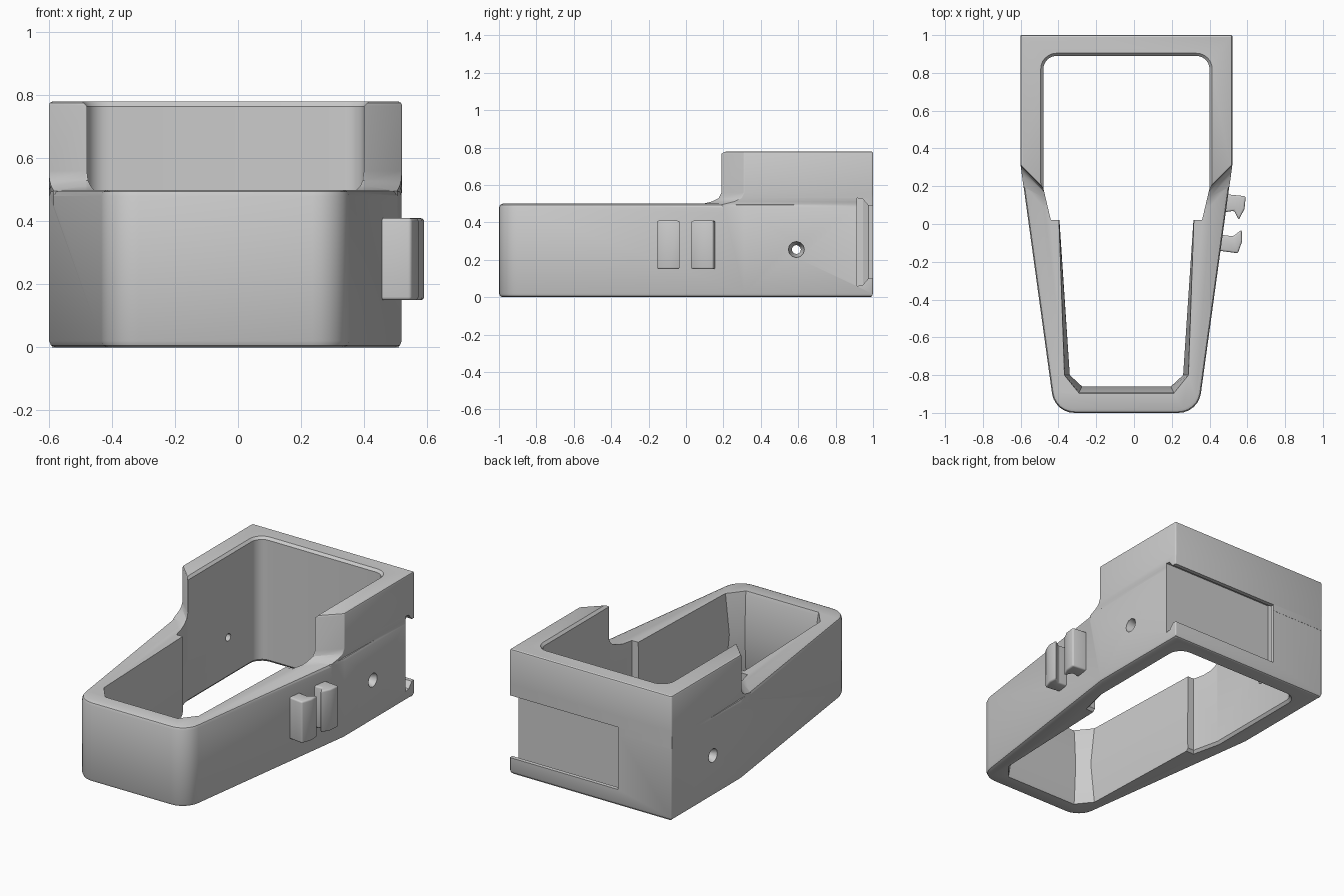
import bpy, bmesh, math
from mathutils import Vector

if "Cube" in bpy.data.objects:
    bpy.data.objects.remove(bpy.data.objects["Cube"])

CX = -0.04  # symmetry line of the housing


def rounded(pts, radii, seg=6):
    """Counter-clockwise outline with rounded corners."""
    out = []
    for i, p in enumerate(pts):
        p, r = Vector(p), radii[i]
        if r == 0:
            out.append(p)
            continue
        a = (Vector(pts[i - 1]) - p).normalized()
        b = (Vector(pts[(i + 1) % len(pts)]) - p).normalized()
        half = a.angle(b) / 2
        c = p + (a + b).normalized() * (r / math.sin(half))
        s = p + a * (r / math.tan(half)) - c
        sweep = math.pi - 2 * half
        for k in range(seg + 1):
            t = sweep * k / seg
            out.append(c + Vector((s.x * math.cos(t) - s.y * math.sin(t),
                                   s.x * math.sin(t) + s.y * math.cos(t))))
    return out


def inset(pts, d):
    """Move every side of a counter-clockwise outline inward by d."""
    out = []
    for i, p in enumerate(pts):
        e1 = (p - pts[i - 1]).normalized()
        e2 = (pts[(i + 1) % len(pts)] - p).normalized()
        n1, n2 = Vector((-e1.y, e1.x)), Vector((-e2.y, e2.x))
        out.append(p + (n1 + n2) * (d / (1 + n1.dot(n2))))
    return out


def at(pts, z):
    return [(p[0], p[1], z) for p in pts]


def mirror(right):
    """Right half outline (offset from CX, front to back) to a full outline."""
    return [(CX + x, y) for x, y in right] + [(CX - x, y) for x, y in reversed(right)]


def loft(name, rings):
    bm = bmesh.new()
    vs = [[bm.verts.new(p) for p in r] for r in rings]
    n = len(vs[0])
    for a, b in zip(vs, vs[1:]):
        for i in range(n):
            j = (i + 1) % n
            bm.faces.new((a[i], a[j], b[j], b[i]))
    bm.faces.new(vs[0][::-1])
    bm.faces.new(vs[-1])
    bmesh.ops.recalc_face_normals(bm, faces=bm.faces)
    me = bpy.data.meshes.new(name)
    bm.to_mesh(me)
    bm.free()
    ob = bpy.data.objects.new(name, me)
    bpy.context.collection.objects.link(ob)
    return ob


def activate(ob):
    bpy.ops.object.select_all(action='DESELECT')
    ob.select_set(True)
    bpy.context.view_layer.objects.active = ob


def combine(ob, other, op):
    activate(ob)
    m = ob.modifiers.new(op, 'BOOLEAN')
    m.operation, m.solver, m.object = op, 'EXACT', other
    bpy.ops.object.modifier_apply(modifier=m.name)
    bpy.data.objects.remove(other)


# edge rounding: (inset, height below the edge)
ROUND = [(0, 0.02), (0.006, 0.006), (0.02, 0)]

# low tapered body
base = rounded(mirror([(0.38, -1), (0.56, 0.31), (0.56, 1)]), [0.12, 0, 0.008, 0.008, 0, 0.12])
housing = loft("housing", [at(inset(base, d), h) for d, h in reversed(ROUND)]
               + [at(inset(base, d), 0.5 - h) for d, h in ROUND])


# tall rear body with a curved foot at its front
def tall(drop, grow=0.001):
    f = 0.31 - drop
    x = 0.56 - 0.137 * drop
    p = rounded(mirror([(0.44, f - 0.12), (x, f), (0.56, 1)]), [0.012, 0.012, 0.008, 0.008, 0.012, 0.012], 3)
    return inset(p, -grow)


combine(housing, loft("tall_body", [at(tall(0.11), 0.45), at(tall(0.11), 0.497), at(tall(0.05), 0.512),
                                    at(tall(0.015), 0.53), at(tall(0), 0.56)]
                      + [at(inset(tall(0), d * 0.6), 0.78 - h * 0.6) for d, h in ROUND]), 'UNION')

# rear pocket, open at top and bottom
pocket = rounded(mirror([(0.40, 0.02), (0.44, 0.19), (0.44, 0.89)]), [0, 0, 0.07, 0.07, 0, 0])
combine(housing, loft("pocket_cutter", [at(inset(pocket, d), z) for d, z in
                      [(-0.016, -0.002), (0, 0.016), (0, 0.765), (-0.016, 0.782)]]), 'DIFFERENCE')


# front opening, waisted at mid height
def opening(w, c, end, z):
    return at(mirror([(c, end), (w, -0.8), (0.36, 0.1)]), z)


combine(housing, loft("opening_cutter", [opening(0.33, 0.25, -0.9, -0.01), opening(0.325, 0.25, -0.89, 0.02),
                      opening(0.30, 0.235, -0.86, 0.25), opening(0.325, 0.25, -0.89, 0.48),
                      opening(0.33, 0.25, -0.9, 0.51)]), 'DIFFERENCE')


# undercut slot in the back wall, open on the right side
def slot(x, z0, z1, y):
    return [(x, y, z0), (0.7, y, z0), (0.7, y, z1), (x, y, z1)]


combine(housing, loft("slot_cutter", [slot(-0.26, 0.06, 0.53, 0.915), slot(-0.255, 0.065, 0.525, 0.945),
                                      slot(-0.23, 0.10, 0.49, 0.975), slot(-0.23, 0.10, 0.49, 1.02)]), 'DIFFERENCE')


# countersunk screw holes through both side walls
def circle(x, r):
    return [(CX + x, 0.59 + r * math.cos(k * math.pi / 6), 0.255 + r * math.sin(k * math.pi / 6))
            for k in range(12)]


combine(housing, loft("hole_cutter", [circle(-0.58, 0.045), circle(-0.55, 0.042), circle(-0.51, 0.024),
                                      circle(0.51, 0.024), circle(0.55, 0.042), circle(0.58, 0.045)]), 'DIFFERENCE')
activate(housing)
bpy.ops.object.shade_smooth_by_angle(angle=math.radians(30))

# pair of hooked clips on the right side
clips = {
    "front_clip": [(0.44, -0.14), (0.55, -0.155), (0.573, -0.09), (0.57, -0.03), (0.525, -0.065), (0.44, -0.055)],
    "rear_clip": [(0.46, 0.06), (0.53, 0.07), (0.555, 0.022), (0.585, 0.08), (0.592, 0.147), (0.46, 0.16)],
}
for name, outline in clips.items():
    clip = loft(name, [at(outline, 0.15), at(outline, 0.41)])
    bev = clip.modifiers.new("soft_edges", 'BEVEL')
    bev.width, bev.segments = 0.01, 3
    activate(clip)
    bpy.ops.object.modifier_apply(modifier=bev.name)
    bpy.ops.object.shade_smooth_by_angle(angle=math.radians(40))
